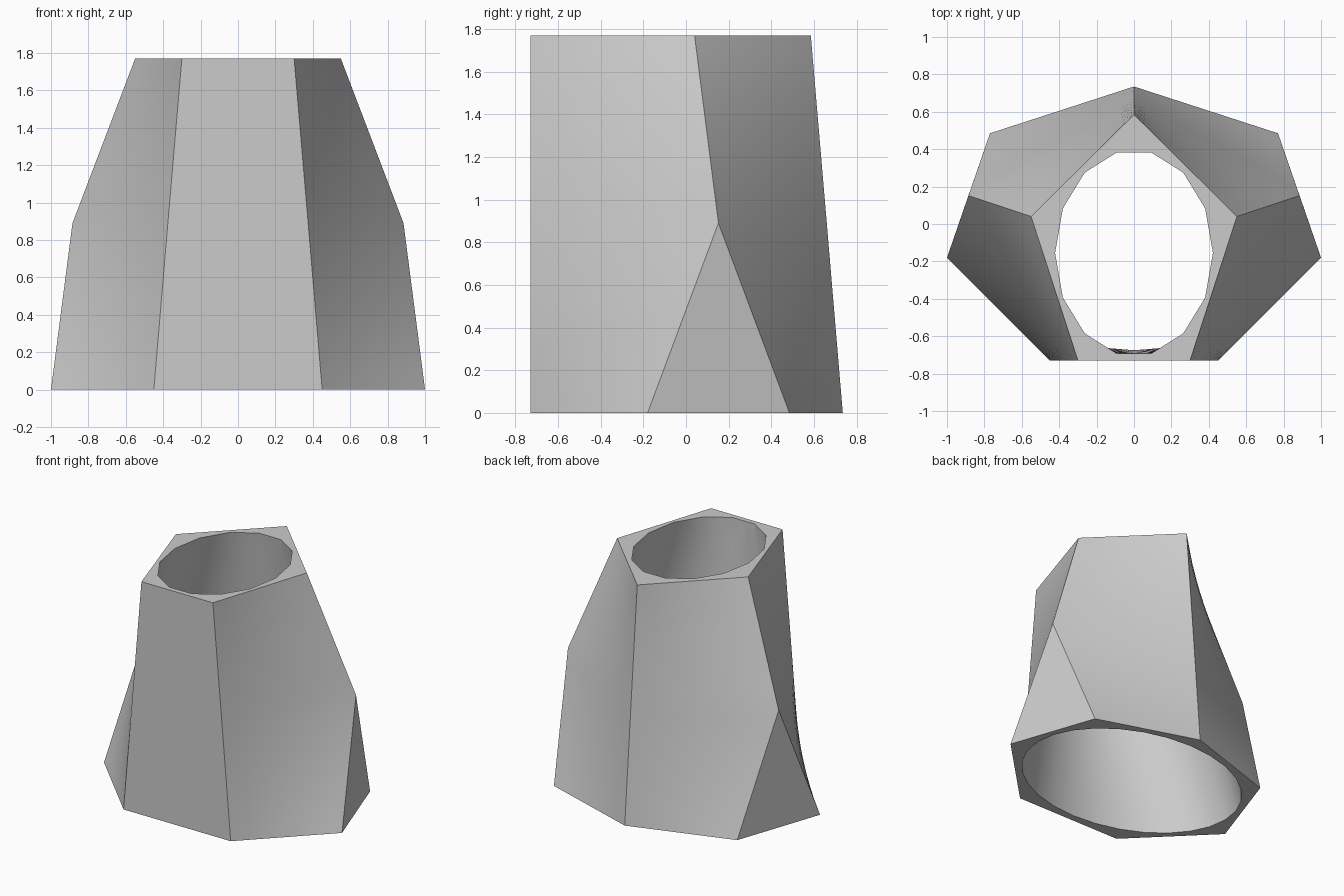
import bpy, bmesh, math
from mathutils import Vector

cube = bpy.data.objects.get("Cube")
if cube:
    bpy.data.objects.remove(cube, do_unlink=True)

H = 1.77          # total height
MID = 0.89        # height where the side triangles end
COLS, ROWS = 8, 10
SIDES = 28

mat = bpy.data.materials.new("light_grey")
mat.use_nodes = True
grey = (0.6, 0.6, 0.6, 1)
mat.diffuse_color = grey
mat.node_tree.nodes["Principled BSDF"].inputs["Base Color"].default_value = grey

bm = bmesh.new()


def section(half, z):
    """Closed outline from its +x points, listed front to back (last on x = 0)."""
    pts = [Vector((x, y, z)) for x, y in half]
    return pts + [Vector((-p.x, p.y, z)) for p in reversed(pts[:-1])]


def add_grid(rows, closed=False):
    """Faces between rows of points."""
    vs = [[bm.verts.new(p) for p in row] for row in rows]
    n = len(rows[0])
    for a, b in zip(vs, vs[1:]):
        for i in range(n if closed else n - 1):
            j = (i + 1) % n
            bm.faces.new((a[i], a[j], b[j], b[i]))


def patch(p00, p10, p01, p11):
    """Ruled surface between a lower and an upper edge."""
    add_grid([[p00.lerp(p10, u / COLS).lerp(p01.lerp(p11, u / COLS), v / ROWS)
               for u in range(COLS + 1)] for v in range(ROWS + 1)])


# Outer wall: seven-sided foot merging into a five-sided top
foot = section([(.45, -.73), (1, -.18), (.77, .485), (0, .735)], 0)
waist = section([(.375, -.73), (.885, .152), (.885, .152), (0, .66)], MID)
top = section([(.30, -.73), (.55, .04), (.55, .04), (0, .585)], H)
for low, high in ((foot, waist), (waist, top)):
    for i in range(7):
        j = (i + 1) % 7
        if (low[i] - low[j]).length > 1e-4:
            patch(low[i], low[j], high[i], high[j])


# Bore: wide oval below, narrow faceted oval above
def oval(a, b, cy, z):
    return [Vector((a * math.cos(k * math.tau / SIDES),
                    cy + b * math.sin(k * math.tau / SIDES), z)) for k in range(SIDES)]


bore_low = oval(.87, .65, -.025, 0)
bore_top = oval(.422, .55, -.155, H)
for k in range(1, SIDES, 2):
    bore_top[k] = (bore_top[k - 1] + bore_top[(k + 1) % SIDES]) / 2
add_grid([[p.lerp(q, v / ROWS) for p, q in zip(bore_low, bore_top)]
          for v in range(ROWS + 1)], closed=True)

bmesh.ops.remove_doubles(bm, verts=bm.verts[:], dist=1e-4)

# Flat rims at the foot and the top
for z in (0, H):
    rim = [e for e in bm.edges if e.is_boundary and all(abs(v.co.z - z) < 1e-4 for v in e.verts)]
    bmesh.ops.triangle_fill(bm, edges=rim, use_beauty=True, use_dissolve=False,
                            normal=(0, 0, 1 if z else -1))
bmesh.ops.recalc_face_normals(bm, faces=bm.faces[:])

mesh = bpy.data.meshes.new("tapered_sleeve")
bm.to_mesh(mesh)
bm.free()
mesh.materials.append(mat)
sleeve = bpy.data.objects.new("tapered_sleeve", mesh)
bpy.context.collection.objects.link(sleeve)

# Smooth walls with crisp corners
bpy.ops.object.select_all(action='DESELECT')
sleeve.select_set(True)
bpy.context.view_layer.objects.active = sleeve
bpy.ops.object.shade_smooth_by_angle(angle=math.radians(28))
